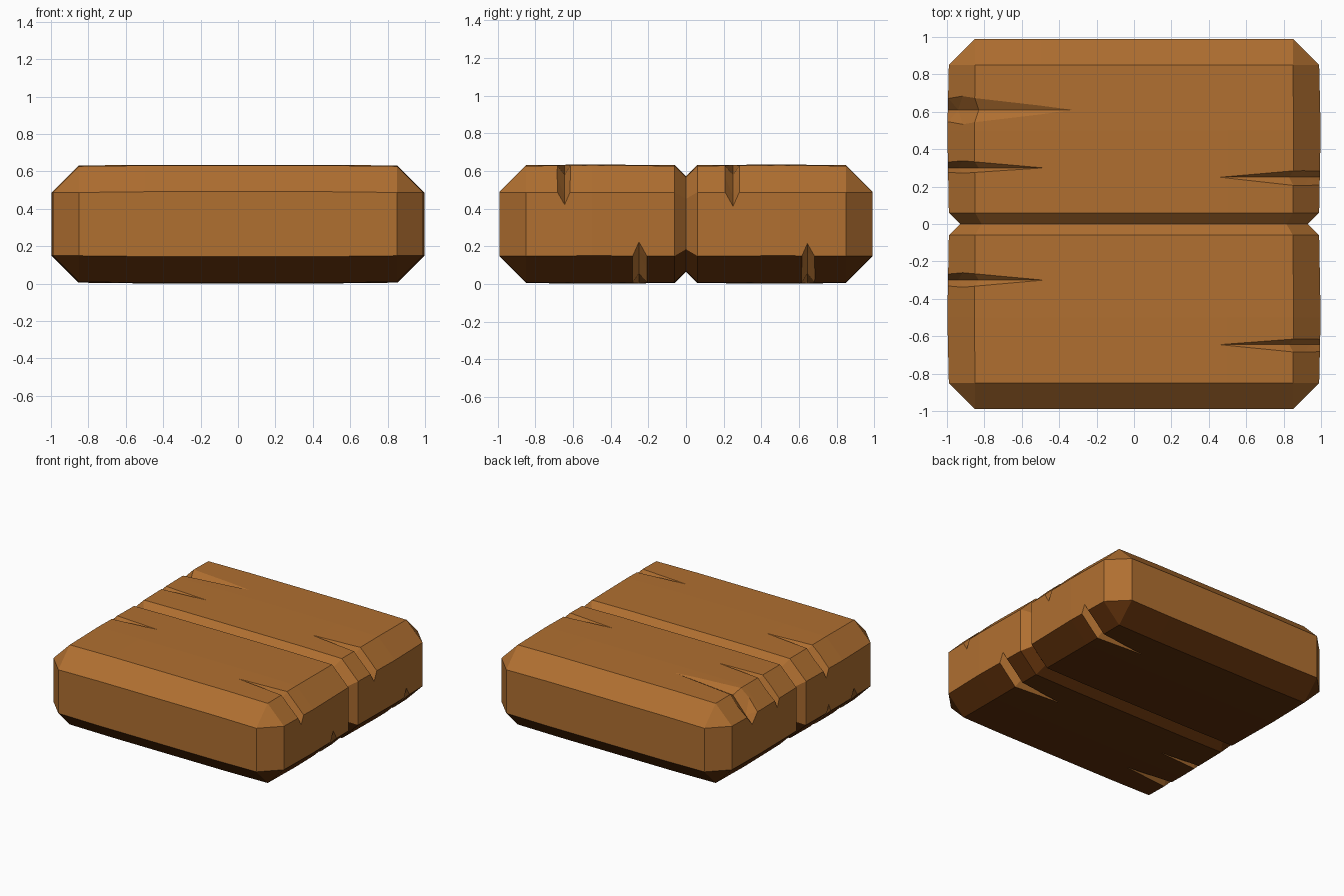
import bpy, bmesh
from mathutils import Vector

if "Cube" in bpy.data.objects:
    bpy.data.objects.remove(bpy.data.objects["Cube"])

CZ = 0.318  # mid height

wood = bpy.data.materials.new("warm brown wood")
wood.diffuse_color = (0.435, 0.16, 0.03, 1)
wood.use_nodes = True
wood.node_tree.nodes["Principled BSDF"].inputs["Base Color"].default_value = wood.diffuse_color
dark = bpy.data.materials.new("dark brown underside")
dark.diffuse_color = (0.11, 0.028, 0.003, 1)
dark.use_nodes = True
dark.node_tree.nodes["Principled BSDF"].inputs["Base Color"].default_value = dark.diffuse_color


def make_object(name, bm):
    bmesh.ops.recalc_face_normals(bm, faces=bm.faces[:])
    me = bpy.data.meshes.new(name)
    bm.to_mesh(me)
    bm.free()
    me.materials.append(wood)
    me.materials.append(dark)
    ob = bpy.data.objects.new(name, me)
    bpy.context.collection.objects.link(ob)
    return ob


def ring(bm, y, hx, hz, c):
    # chamfered rectangle in xz, slightly crowned on top and bottom
    quarter = [(0.5, hz + 0.004), (hx - c, hz), (hx, hz - c)]
    pts = quarter + [(x, -z) for x, z in reversed(quarter)]
    pts += [(-x, -z) for x, z in pts]
    return [bm.verts.new((x, y, CZ + z)) for x, z in pts]


# Twin planks: lofted along y, pinched by the groove in the middle
half = [(0.99, 0.85, 0.169, 0.0), (0.85, 0.99, 0.309, 0.14),
        (0.5, 0.998, 0.313, 0.145), (0.06, 0.99, 0.309, 0.14)]
sections = [(-s[0],) + s[1:] for s in half] + [(0, 0.93, 0.249, 0.115)] + half[::-1]
bm = bmesh.new()
rings = [ring(bm, *s) for s in sections]
for a, b in zip(rings, rings[1:]):
    for i in range(len(a)):
        j = (i + 1) % len(a)
        bm.faces.new((a[i], a[j], b[j], b[i]))
bm.faces.new(rings[0])
bm.faces.new(rings[-1])
bmesh.ops.remove_doubles(bm, verts=bm.verts[:], dist=0.0005)
planks = make_object("wood_planks", bm)

# Everything that faces downward is the dark brown
for p in planks.data.polygons:
    p.material_index = 1 if p.normal.z < -0.3 else 0


# Wedge cutter for a split that runs from the face over the chamfer to the end
def crack(sx, sz, y, y0, y1, tip_x, drop, depth):
    def P(x, yy, z):
        return Vector((sx * x, yy, CZ + sz * z))
    bm = bmesh.new()
    V = bm.verts.new
    t0 = V(P(tip_x, y, 0.318))
    t1 = V(P(0.998, y, drop))
    secs = []
    for (xo, zo), (xi, zi) in [((0.852, 0.312), (0.83, 0.312 - depth)),
                               ((0.995, 0.172), (0.94, 0.15))]:
        q = P(xi, y, zi)
        # wide ends of the wedge sit well outside the surface
        k = 0.055 / (zo - zi) if zo - zi < 0.05 else 1
        secs.append([V(P(xo, y0, zo) * (1 + k) - q * k), V(q),
                     V(P(xo, y1, zo) * (1 + k) - q * k)])
    a, b = secs
    for i in range(3):
        j = (i + 1) % 3
        bm.faces.new((t0, a[i], a[j]))
        bm.faces.new((a[i], b[i], b[j], a[j]))
        bm.faces.new((t1, b[j], b[i]))
    bmesh.ops.triangulate(bm, faces=bm.faces[:])
    ob = make_object("crack_cutter", bm)
    ob.hide_render = True
    return ob


# end side, face side, y, edge range, tip distance, end height, depth
cracks = [
    (1, 1, -0.645, -0.685, -0.615, 0.44, 0.10, 0.05),
    (1, 1, 0.25, 0.205, 0.285, 0.44, 0.09, 0.05),
    (-1, 1, 0.61, 0.545, 0.675, 0.30, 0.09, 0.035),
    (-1, 1, 0.30, 0.275, 0.333, 0.46, 0.10, 0.035),
    (-1, 1, -0.30, -0.333, -0.265, 0.46, 0.10, 0.035),
    (1, -1, -0.25, -0.285, -0.205, 0.45, 0.09, 0.05),
    (1, -1, 0.645, 0.615, 0.685, 0.45, 0.10, 0.05),
    (-1, -1, -0.64, -0.685, -0.605, 0.45, 0.10, 0.05),
    (-1, -1, -0.33, -0.355, -0.305, 0.5, 0.11, 0.05),
]
cutters = [crack(*c) for c in cracks]
for c in cutters:
    m = planks.modifiers.new("crack", 'BOOLEAN')
    m.operation = 'DIFFERENCE'
    m.solver = 'EXACT'
    m.object = c

# Bake the cuts and drop the cutters
deps = bpy.context.evaluated_depsgraph_get()
baked = bpy.data.meshes.new_from_object(planks.evaluated_get(deps))
planks.modifiers.clear()
planks.data = baked
for c in cutters:
    bpy.data.objects.remove(c)
